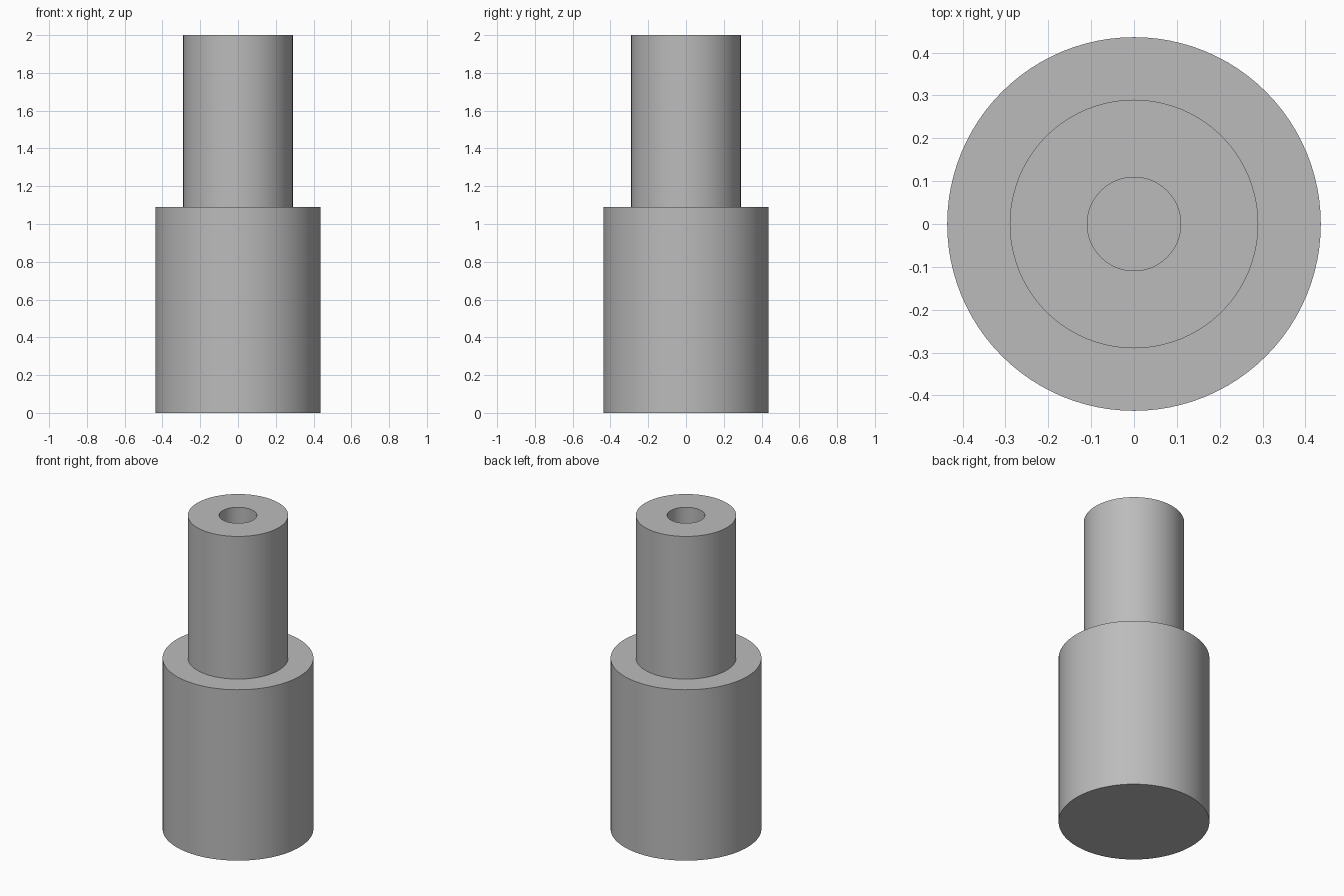
import bpy
import bmesh
import math

SEGMENTS = 96

cube = bpy.data.objects.get("Cube")
if cube:
    bpy.data.objects.remove(cube, do_unlink=True)

# Plain grey
grey = bpy.data.materials.new("grey")
grey.use_nodes = True
colour = (0.5, 0.5, 0.5, 1)
grey.diffuse_color = colour
grey.node_tree.nodes["Principled BSDF"].inputs["Base Color"].default_value = colour

# Turned profile (radius, height): base, shoulder, neck, blind bore
profile = [(0.436, 0), (0.436, 1.09), (0.29, 1.09), (0.29, 2), (0.109, 2), (0.109, 1.09)]

bm = bmesh.new()
rings = []
for radius, height in profile:
    ring = []
    for i in range(SEGMENTS):
        a = math.tau * i / SEGMENTS
        ring.append(bm.verts.new((radius * math.cos(a), radius * math.sin(a), height)))
    rings.append(ring)
for low, high in zip(rings, rings[1:]):
    for i in range(SEGMENTS):
        j = (i + 1) % SEGMENTS
        bm.faces.new((low[i], low[j], high[j], high[i]))

# Underside and bore floor
bm.faces.new(rings[0][::-1])
bm.faces.new(rings[-1])

mesh = bpy.data.meshes.new("stepped_shaft")
bm.to_mesh(mesh)
bm.free()
mesh.materials.append(grey)
shaft = bpy.data.objects.new("stepped_shaft", mesh)
bpy.context.collection.objects.link(shaft)

# Smooth walls, crisp rims
bpy.ops.object.select_all(action="DESELECT")
shaft.select_set(True)
bpy.context.view_layer.objects.active = shaft
bpy.ops.object.shade_smooth_by_angle(angle=math.radians(30))
